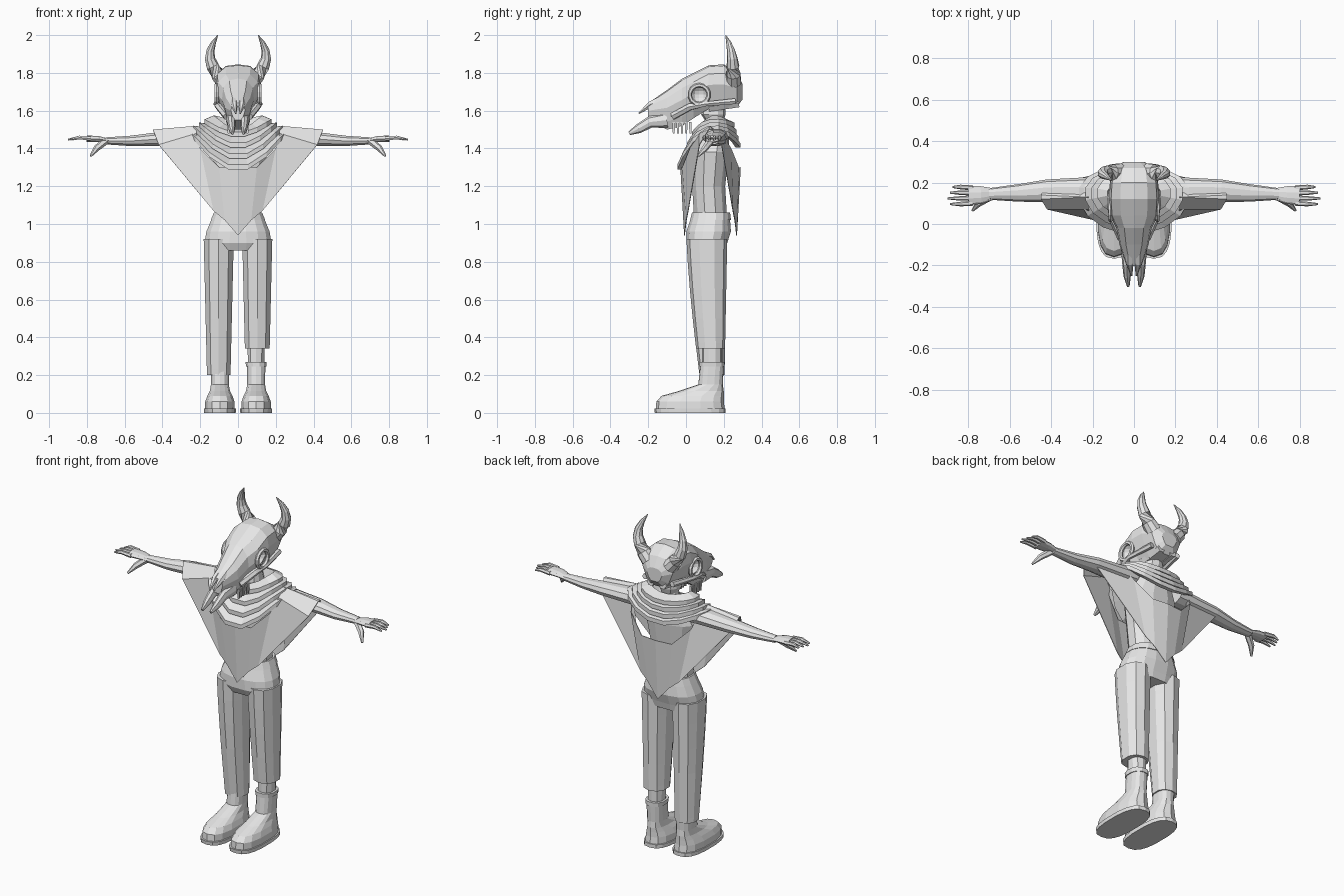
import bpy
import bmesh
from math import cos, sin, pi
from mathutils import Vector

default_cube = bpy.data.objects.get("Cube")
if default_cube:
    bpy.data.objects.remove(default_cube)

# One plain material for the whole figure
GREY = (0.8, 0.8, 0.8, 1)
plain_grey = bpy.data.materials.new("plain_grey")
plain_grey.use_nodes = True
plain_grey.diffuse_color = GREY
for node in plain_grey.node_tree.nodes:
    if node.type == 'BSDF_PRINCIPLED':
        node.inputs["Base Color"].default_value = GREY


def loft(name, rings, closed=True, caps=True, mirror=False):
    """Skin a list of equal-length rings with quads."""
    bm = bmesh.new()
    rows = [[bm.verts.new(point) for point in ring] for ring in rings]
    count = len(rows[0])
    for low, high in zip(rows, rows[1:]):
        for i in range(count if closed else count - 1):
            j = (i + 1) % count
            bm.faces.new((low[i], low[j], high[j], high[i]))
    if caps:
        bm.faces.new(rows[0])
        bm.faces.new(rows[-1])
    bmesh.ops.recalc_face_normals(bm, faces=bm.faces)
    mesh = bpy.data.meshes.new(name)
    bm.to_mesh(mesh)
    bm.free()
    mesh.materials.append(plain_grey)
    obj = bpy.data.objects.new(name, mesh)
    bpy.context.collection.objects.link(obj)
    if mirror:
        obj.modifiers.new("Mirror", 'MIRROR')
    return obj


def circle(sides, offset=0.0):
    """Cosine and sine pairs for the corners of a regular polygon."""
    angles = [2 * pi * (i + offset) / sides for i in range(sides)]
    return [(cos(angle), sin(angle)) for angle in angles]


def squarer(value, power):
    return abs(value) ** power * (1 if value >= 0 else -1)


def stack(name, sections, centre=0.0, sides=12, power=0.85, mirror=False):
    """Level rings, each given as height, half width, front and back."""
    rings = []
    for height, half_width, front, back in sections:
        middle, half_depth = (front + back) / 2, (back - front) / 2
        rings.append([(centre + half_width * squarer(c, power),
                       middle + half_depth * squarer(s, power), height)
                      for c, s in circle(sides, 0.5)])
    return loft(name, rings, mirror=mirror)


def tube(name, path, sides=8, flatten=1.0):
    """A mirrored pair of tapered tubes; each path step is x, y, z, radius."""
    centres = [Vector(step[:3]) for step in path]
    last = len(path) - 1
    rings = []
    for i, step in enumerate(path):
        ahead = (centres[min(i + 1, last)] - centres[max(i - 1, 0)]).normalized()
        up = Vector((0, 1, 0)) if abs(ahead.z) > 0.8 else Vector((0, 0, 1))
        side = ahead.cross(up).normalized()
        up = side.cross(ahead) * flatten
        rings.append([centres[i] + (side * c + up * s) * step[3] for c, s in circle(sides)])
    return loft(name, rings, mirror=True)


# Trousers: both legs follow one taper, with one hem rolled higher
stack("trouser_hips", [(.86, .17, .02, .21), (.9, .18, 0, .22),
                       (.96, .17, 0, .24), (1.02, .145, .02, .235)], sides=16)
stack("waistband", [(1.02, .147, .02, .24), (1.06, .13, .03, .235)], sides=16)
for side, hem, name in ((1, .34, "left_trouser_leg"), (-1, .2, "right_trouser_leg")):
    sections = []
    for height in (hem, hem + .03, .5, .65, .8, .92):
        drop = 1 - height
        sections.append((height, .085 - .025 * drop, .1 * drop ** 1.5, .2 + .02 * height))
    stack(name, sections, centre=side * .102, sides=10)

# Torso and neck
stack("torso", [(1.03, .12, .04, .22), (1.2, .13, .03, .21),
                (1.38, .16, .03, .23), (1.5, .1, .08, .23)])
stack("neck", [(1.45, .06, .09, .23), (1.55, .045, .1, .2),
               (1.58, .06, .08, .21), (1.66, .05, .1, .21)], sides=10)

# Boots with soles, and socks
stack("soles", [(0, .085, -.165, .21), (.022, .086, -.168, .21)],
      centre=.096, sides=18, power=.75, mirror=True)
stack("boots", [(.022, .08, -.16, .205), (.06, .079, -.157, .2), (.09, .068, -.13, .2),
                (.115, .055, -.04, .2), (.15, .048, .065, .195), (.25, .05, .075, .2)],
      centre=.096, sides=14, power=.8, mirror=True)
stack("socks", [(.23, .044, .085, .19), (.36, .048, .085, .19)],
      centre=.096, sides=10, mirror=True)
stack("sock_cuff", [(.245, .055, .07, .205), (.27, .058, .07, .205)], centre=.096)

# Arms, palms, fingers and thumbs
tube("arms", [(.15, .16, 1.46, .07), (.42, .16, 1.45, .055),
              (.56, .15, 1.44, .042), (.7, .145, 1.44, .028)], sides=10, flatten=.7)
tube("palms", [(.68, .145, 1.44, .028), (.74, .14, 1.45, .043),
               (.8, .137, 1.452, .046)], sides=10, flatten=.38)
finger_names = ("index", "middle", "ring", "little")
for i, name in enumerate(finger_names):
    root = .1 + .025 * i
    tip = root + .1 * (root - .137)
    reach = .9 - .012 * abs(i - 1)
    tube(name + "_fingers", [(.78, root, 1.452, .013), (.84, tip, 1.458, .011),
                             (reach, tip, 1.447, .005)], sides=6)
tube("thumbs", [(.7, .13, 1.44, .02), (.75, .1, 1.4, .017), (.78, .065, 1.36, .006)], sides=6)

# Poncho: a quarter outline from the front point to the shoulder, then
# reflected to the back; each point is x, depth from the middle, height
poncho_middle = .13
quarter = [((0, .16, 1.3), (0, .14, .94)),
           ((.1, .15, 1.3), (.07, .13, 1.02)),
           ((.2, .11, 1.4), (.13, .12, 1.07)),
           ((.22, .06, 1.48), (.42, .06, 1.42)),
           ((.22, 0, 1.52), (.45, .01, 1.5))]
columns = []
for facing, part in ((-1, quarter), (1, quarter[::-1])):
    for column in part:
        columns.append([(x, poncho_middle + facing * depth, z) for x, depth, z in column])
poncho = loft("poncho", columns, closed=False, caps=False, mirror=True)
poncho.modifiers.new("Cloth", 'SOLIDIFY').thickness = .004


# Cowl: stepped folds that dip to a shallow point at the front
def cowl_ring(spread, inset, lift):
    half_width = .18 + .09 * spread - inset
    side_z = 1.53 - .05 * spread
    front = (.03 - .08 * spread + inset, 1.46 - .18 * spread)
    back = (.26 + .03 * spread - inset, 1.51 - .11 * spread)
    ring = []
    for c, s in circle(16, 0.5):
        edge_y, edge_z = front if s < 0 else back
        ring.append((half_width * c, .15 + (edge_y - .15) * abs(s),
                     side_z + (edge_z - side_z) * abs(s) ** 2.5 + lift))
    return ring


folds = [cowl_ring(0, .08, -.04), cowl_ring(0, .05, .045)]
fold_count = 4
for fold in range(fold_count):
    spread = fold / (fold_count - 1)
    folds += [cowl_ring(spread, 0, .025), cowl_ring(spread, 0, 0), cowl_ring(spread, .025, 0)]
loft("cowl", folds, caps=False)

# Horned skull mask: one cross-section shape, scaled along the head
half_shape = [(0, 1), (.55, .93), (.92, .6), (1, .1), (.75, -.6), (.5, -1)]
shape = half_shape + [(-x, z) for x, z in reversed(half_shape[1:])]
skull_rings = []
for y, top, low, half_width in [(.3, 1.74, 1.66, .05), (.27, 1.8, 1.62, .1),
                                (.2, 1.845, 1.61, .115), (.12, 1.84, 1.61, .12),
                                (.04, 1.8, 1.56, .115), (-.02, 1.77, 1.52, .085),
                                (-.1, 1.71, 1.5, .07), (-.2, 1.64, 1.55, .037)]:
    middle, half_height = (top + low) / 2, (top - low) / 2
    skull_rings.append([(x * half_width, y, middle + z * half_height) for x, z in shape])
skull = loft("skull", skull_rings)

# Eye sockets are cut into the skull and given raised rims
for side, name in ((1, "left_socket_rim"), (-1, "right_socket_rim")):
    eye = (side * .113, .07, 1.685)
    bpy.ops.mesh.primitive_uv_sphere_add(segments=12, ring_count=8, radius=.048, location=eye)
    cutter = bpy.context.object
    cutter.name = "socket_cutter"
    cutter.hide_render = True
    cut = skull.modifiers.new("Socket", 'BOOLEAN')
    cut.operation = 'DIFFERENCE'
    cut.object = cutter
    bpy.context.view_layer.objects.active = skull
    bpy.ops.object.modifier_apply(modifier=cut.name)
    bpy.data.objects.remove(cutter)
    bpy.ops.mesh.primitive_torus_add(major_segments=14, minor_segments=6, major_radius=.05,
                                     minor_radius=.012, location=eye, rotation=(0, pi / 2, 0))
    rim = bpy.context.object
    rim.name = name
    rim.data.materials.append(plain_grey)

# Snout bones, cheek bones and skull base
tube("nasal_bones", [(.02, -.1, 1.675, .022), (.02, -.19, 1.632, .018),
                     (.012, -.25, 1.585, .004)], sides=6)
tube("muzzle_bones", [(.035, -.1, 1.55, .03), (.035, -.19, 1.54, .022),
                      (.033, -.25, 1.505, .018), (.028, -.3, 1.48, .007)], flatten=1.4)
tube("cheek_bones", [(.06, -.07, 1.57, .02), (.1, .02, 1.62, .02),
                     (.117, .1, 1.635, .014), (.09, .26, 1.65, .017)], sides=6)
tube("skull_base", [(.04, .12, 1.62, .03), (.04, .28, 1.64, .025)], sides=6)

# Two rows of upper teeth
for tooth in range(5):
    y = .022 * tooth - .065
    stack("upper_teeth", [(1.48, .006, y - .007, y + .007), (1.54, .01, y - .01, y + .01)],
          centre=.05, sides=4, power=1, mirror=True)

# Horns bow outward and taper to points that lean forward
horn_path = []
horn_steps = 7
for step in range(horn_steps):
    t = step / (horn_steps - 1)
    horn_path.append((.07 + .037 * t + .06 * sin(pi * t), .25 - .04 * t ** 3,
                      1.75 + .25 * t, .002 + .043 * (1 - t) ** .7))
tube("horns", horn_path, sides=9)
